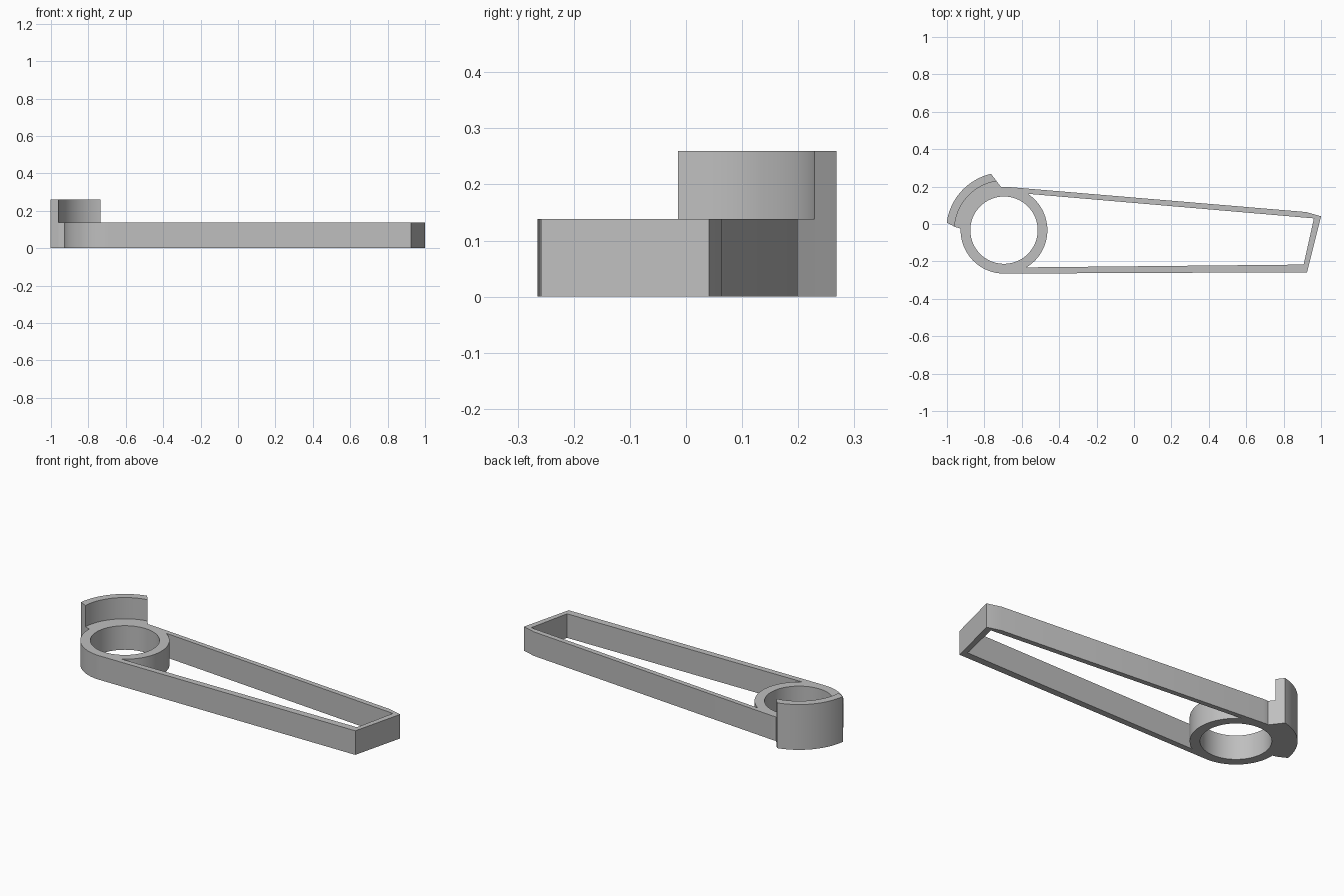
import bpy, bmesh
from math import cos, sin, radians

if "Cube" in bpy.data.objects:
    bpy.data.objects.remove(bpy.data.objects["Cube"], do_unlink=True)

CX, CY = -0.695, -0.033          # ring centre
RING, BORE = 0.232, 0.18         # ring outer and bore radius
WALL_IN, WALL_OUT = 0.265, 0.309  # curved wall radii
BODY_H, WALL_H = 0.138, 0.26

grey = bpy.data.materials.new("plain_grey")
grey.use_nodes = True
colour = (0.52, 0.52, 0.52, 1)
grey.diffuse_color = colour
grey.node_tree.nodes["Principled BSDF"].inputs["Base Color"].default_value = colour


def arc(radius, start, end, steps):
    """Points on an arc about the ring centre, both ends included."""
    angles = [radians(start + (end - start) * i / steps) for i in range(steps + 1)]
    return [(CX + radius * cos(a), CY + radius * sin(a)) for a in angles]


def extrude_profile(name, loops, height):
    """Fill an outline with holes and extrude it up from the ground."""
    bm = bmesh.new()
    edges = []
    for loop in loops:
        verts = [bm.verts.new((x, y, 0)) for x, y in loop]
        edges += [bm.edges.new((v, verts[i - 1])) for i, v in enumerate(verts)]
    bmesh.ops.triangle_fill(bm, use_beauty=True, edges=edges, normal=(0, 0, 1))
    made = bmesh.ops.extrude_face_region(bm, geom=bm.faces[:], use_keep_orig=True)
    top = [g for g in made["geom"] if isinstance(g, bmesh.types.BMVert)]
    bmesh.ops.translate(bm, verts=top, vec=(0, 0, height))
    bmesh.ops.recalc_face_normals(bm, faces=bm.faces[:])
    mesh = bpy.data.meshes.new(name)
    bm.to_mesh(mesh)
    bm.free()
    mesh.materials.append(grey)
    obj = bpy.data.objects.new(name, mesh)
    bpy.context.collection.objects.link(obj)
    bpy.ops.object.select_all(action="DESELECT")
    obj.select_set(True)
    bpy.context.view_layer.objects.active = obj
    bpy.ops.object.shade_smooth_by_angle(angle=radians(30))
    return obj


# Lever body: ring, filled pad behind it, and tapered open frame
wall_seat = arc(WALL_IN, 176, 98.6, 24)
outline = (arc(RING, 270, 178, 28) + wall_seat + arc(RING, 94, 86, 3)
           + [(0.92, 0.064), (1.0, 0.041), (0.925, -0.258)])
bore = arc(BORE, 0, 355, 71)
opening = arc(RING, -59, 57, 36) + [(0.962, 0.03), (0.907, -0.217)]
extrude_profile("lever_body", [outline, bore, opening], BODY_H)

# Curved wall standing against the pad, full height
wall = wall_seat + arc(WALL_OUT, 103, 172.4, 24)
extrude_profile("curved_wall", [wall], WALL_H)
